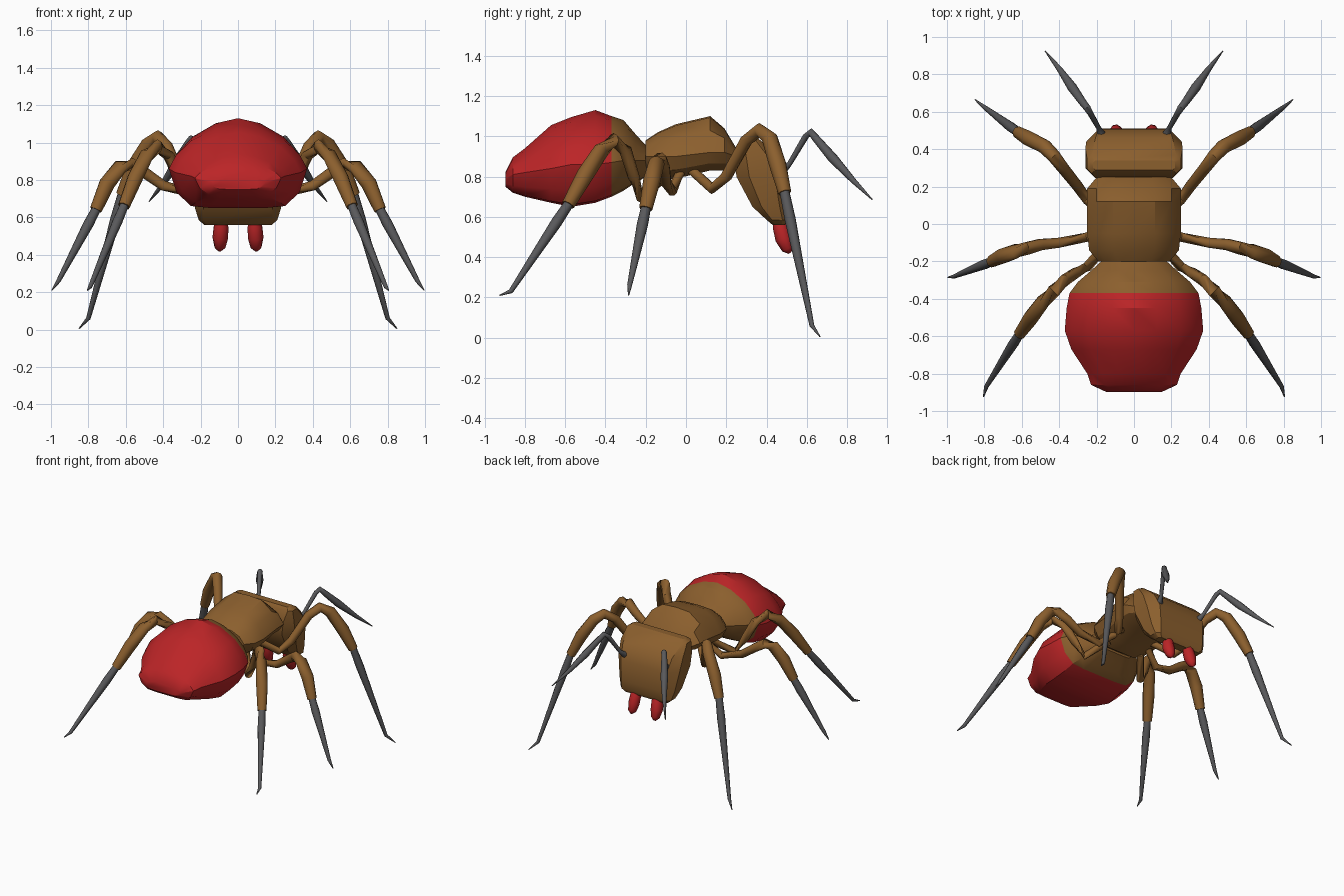
import bpy, bmesh, math
from mathutils import Vector

cube = bpy.data.objects.get("Cube")
if cube:
    bpy.data.objects.remove(cube, do_unlink=True)


def material(name, rgb):
    m = bpy.data.materials.new(name)
    m.use_nodes = True
    m.diffuse_color = (*rgb, 1)
    bsdf = next(n for n in m.node_tree.nodes if n.type == 'BSDF_PRINCIPLED')
    bsdf.inputs["Base Color"].default_value = (*rgb, 1)
    return m


BROWN = material("brown shell", (0.26, 0.115, 0.027))
RED = material("red shell", (0.50, 0.018, 0.02))
GREY = material("dark grey", (0.10, 0.10, 0.105))


def skin(name, rings, mats, rule=None, mirror=False, angle=30):
    """Bridge equal-sized rings of points into a closed, capped body."""
    bm = bmesh.new()
    loops = [[bm.verts.new(p) for p in ring] for ring in rings]
    n = len(loops[0])
    for a, b in zip(loops, loops[1:]):
        for i in range(n):
            j = (i + 1) % n
            bm.faces.new((a[i], a[j], b[j], b[i]))
    bm.faces.new(loops[0])
    bm.faces.new(loops[-1])
    bmesh.ops.recalc_face_normals(bm, faces=bm.faces)
    if rule:
        for f in bm.faces:
            f.material_index = rule(f.calc_center_median())
    mesh = bpy.data.meshes.new(name)
    bm.to_mesh(mesh)
    bm.free()
    for m in mats:
        mesh.materials.append(m)
    ob = bpy.data.objects.new(name, mesh)
    bpy.context.collection.objects.link(ob)
    bpy.ops.object.select_all(action='DESELECT')
    ob.select_set(True)
    bpy.context.view_layer.objects.active = ob
    bpy.ops.object.shade_smooth_by_angle(angle=math.radians(angle))
    if mirror:
        ob.modifiers.new("Mirror", 'MIRROR').use_mirror_merge = False
    return ob


def body(name, half, sections, mats, rule=None):
    """Loft along y; each section is (y, half width, top, widest, bottom)."""
    outline = half + [(-x, h) for x, h in reversed(half) if x > 0]
    rings = []
    for y, w, top, mid, low in sections:
        rings.append([(x * w, y, mid + h * ((top - mid) if h > 0 else (mid - low)))
                      for x, h in outline])
    return skin(name, rings, mats, rule)


def tube(name, path, radii, mat, sides=8):
    """Round tapering limb along a path, mirrored to the other side."""
    pts = [Vector(p) for p in path]
    rings = []
    for i, p in enumerate(pts):
        t = (pts[min(i + 1, len(pts) - 1)] - pts[max(i - 1, 0)]).normalized()
        u = t.cross(Vector((0.6, -0.8, 0)) if abs(t.y) < abs(t.x) * 0.2
                    else Vector((0.8, -0.6, 0))).normalized()
        if rings and u.dot(last) < 0:
            u = -u
        last = u
        v = t.cross(u)
        rings.append([p + radii[i] * (u * math.cos(k * math.tau / sides)
                                      + v * math.sin(k * math.tau / sides))
                      for k in range(sides)])
    return skin(name, rings, [mat], mirror=True, angle=50)


# Abdomen: brown collar, red rear
body("abdomen",
     [(0, 1), (.33, .9), (.68, .63), (.9, .3), (1, 0), (.89, -.6), (.68, -.95), (.4, -1), (0, -1)],
     [(-.195, .17, .95, .88, .80), (-.25, .23, 1.01, .88, .77), (-.31, .30, 1.08, .88, .73),
      (-.37, .345, 1.1, .87, .70), (-.45, .36, 1.13, .86, .67), (-.57, .37, 1.095, .86, .65),
      (-.67, .335, 1.055, .84, .67), (-.80, .25, .94, .82, .70), (-.86, .23, .895, .81, .72),
      (-.897, .15, .82, .79, .75)],
     [BROWN, RED], lambda c: int(c.y < -.37))

# Thorax
body("thorax",
     [(0, 1), (.45, .96), (.8, .6), (1, 0), (.85, -.6), (.5, -1), (0, -1)],
     [(-.2, .19, .98, .9, .82), (-.14, .24, 1.02, .9, .78), (-.05, .25, 1.06, .9, .79),
      (.12, .25, 1.1, .92, .83), (.19, .25, 1.04, .92, .83), (.25, .2, .94, .9, .84)],
     [BROWN])

# Head: stacked rectangles with cut corners, (z, back y, front y, half width)
head_rings = []
for z, y0, y1, w in [(.56, .43, .49, .18), (.585, .40, .505, .21), (.65, .33, .51, .23),
                     (.80, .25, .505, .255), (.90, .245, .46, .26), (.98, .27, .37, .25),
                     (1.0, .29, .34, .22)]:
    c = (y1 - y0) * .25
    head_rings.append([(-w + c, y0, z), (w - c, y0, z), (w, y0 + c, z), (w, y1 - c, z),
                       (w - c, y1, z), (-w + c, y1, z), (-w, y1 - c, z), (-w, y0 + c, z)])
skin("head", head_rings, [BROWN])

# Mandibles
tube("mandibles", [(.09, .455, .60), (.09, .47, .55), (.095, .485, .49), (.097, .505, .44), (.098, .515, .42)],
     [.025, .04, .042, .03, .008], RED)

# Antennae
tube("antennae", [(.175, .46, .83), (.176, .485, .835), (.19, .515, .865), (.235, .595, 1.0),
                  (.25, .62, 1.02), (.27, .645, .99), (.33, .73, .89), (.40, .83, .78), (.475, .925, .685)],
     [.022, .022, .013, .016, .019, .02, .026, .015, .003], GREY)

# Legs: brown upper limb, grey shin ending in a small claw
legs = {
    "front": ([(.14, .03, .83), (.25, .13, .74), (.30, .2, .8), (.38, .3, .98), (.43, .365, 1.03),
               (.48, .415, .99), (.56, .455, .86), (.62, .49, .72)],
              [(.80, .625, .06), (.85, .665, .005)]),
    "middle": ([(.15, -.03, .82), (.25, -.07, .73), (.40, -.1, .77), (.50, -.11, .84), (.57, -.13, .885),
                (.63, -.145, .87), (.70, -.17, .78), (.76, -.2, .64)],
               [(.96, -.28, .26), (.995, -.285, .21)]),
    "rear": ([(.14, -.1, .8), (.25, -.23, .70), (.31, -.26, .8), (.37, -.3, .93), (.43, -.36, .98),
              (.49, -.42, .93), (.55, -.5, .81), (.61, -.585, .66)],
             [(.79, -.87, .23), (.805, -.925, .21)]),
}
for place, (limb, foot) in legs.items():
    tube(place + "_legs", limb, [.025, .027, .029, .032, .036, .04, .043, .033], BROWN)
    knee, ankle = Vector(limb[-1]), Vector(foot[0])
    start = knee - (ankle - knee) * .05
    tube(place + "_shins", [start, knee.lerp(ankle, .2), knee.lerp(ankle, .5), ankle, foot[1]],
         [.024, .028, .022, .012, .003], GREY)
